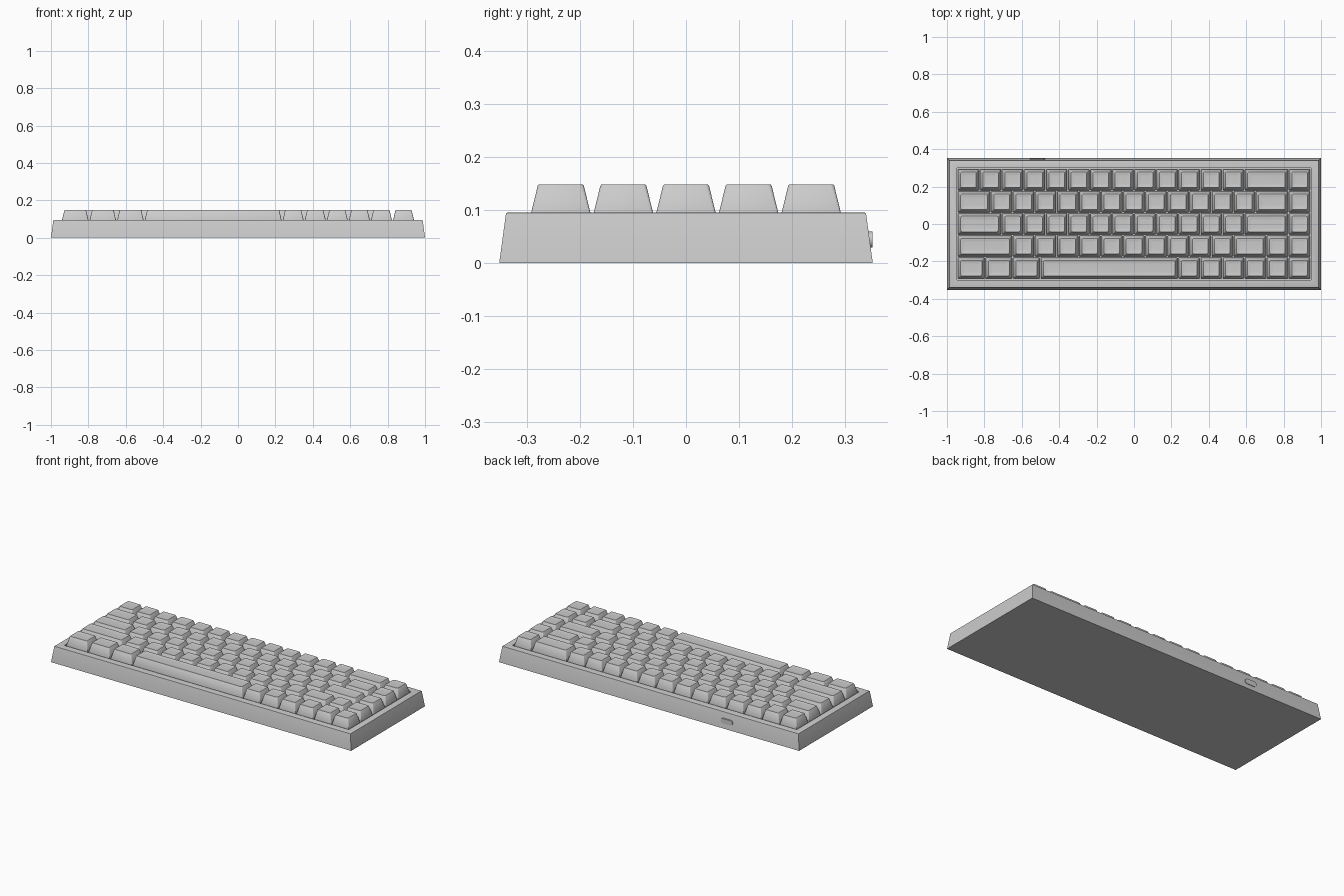
import bpy, bmesh, math

if "Cube" in bpy.data.objects:
    bpy.data.objects.remove(bpy.data.objects["Cube"])

U = 0.118          # key pitch
GAP = 0.006        # space between keys


def outline(w, d, r, segs):
    """Rectangle outline, with rounded corners when r > 0."""
    if r <= 0:
        return [(w/2, d/2), (-w/2, d/2), (-w/2, -d/2), (w/2, -d/2)]
    pts = []
    for i, (sx, sy) in enumerate([(1, 1), (-1, 1), (-1, -1), (1, -1)]):
        for k in range(segs + 1):
            a = math.pi/2 * (i + k/segs)
            pts.append((sx*(w/2 - r) + r*math.cos(a), sy*(d/2 - r) + r*math.sin(a)))
    return pts


def loft_mesh(name, w, d, rings, segs=3):
    """Stack of outlines; each ring is (z, inset, corner radius)."""
    bm = bmesh.new()
    loops = []
    for z, inset, r in rings:
        pts = outline(w - 2*inset, d - 2*inset, r, segs)
        loops.append([bm.verts.new((x, y, z)) for x, y in pts])
    for a, b in zip(loops, loops[1:]):
        for i in range(len(a)):
            j = (i + 1) % len(a)
            bm.faces.new((a[i], a[j], b[j], b[i]))
    bm.faces.new(loops[0][::-1])
    bm.faces.new(loops[-1])
    bmesh.ops.recalc_face_normals(bm, faces=bm.faces)
    me = bpy.data.meshes.new(name)
    bm.to_mesh(me)
    bm.free()
    return me


def add(name, mesh, loc=(0, 0, 0)):
    ob = bpy.data.objects.new(name, mesh)
    ob.location = loc
    bpy.context.collection.objects.link(ob)
    return ob


def smooth(ob, angle):
    bpy.ops.object.select_all(action='DESELECT')
    ob.select_set(True)
    bpy.context.view_layer.objects.active = ob
    bpy.ops.object.shade_smooth_by_angle(angle=math.radians(angle))


# Case: sloping walls, flat rim and a sunken key well
case = add("case", loft_mesh("case", 2.0, 0.704, [
    (0, 0, 0), (0.092, 0.0125, 0), (0.0942, 0.0134, 0), (0.095, 0.0155, 0),
    (0.095, 0.0525, 0), (0.082, 0.0525, 0)]))
smooth(case, 40)

# Keys: widths in key units for each row, back to front
rows = [
    [1]*13 + [2, 1],
    [1.5] + [1]*12 + [1.5, 1],
    [2] + [1]*11 + [2, 1],
    [2.5] + [1]*10 + [1.5, 1, 1],
    [1.25]*3 + [6.25] + [1]*6,
]
key_rings = [(0.082, 0, 0.004), (0.094, 0, 0.004), (0.1455, 0.0125, 0.007),
             (0.1478, 0.0145, 0.007), (0.148, 0.017, 0.007),
             (0.1455, 0.026, 0.006), (0.145, 0.034, 0.004)]
meshes = {}
for r, row in enumerate(rows):
    x = -8*U
    for c, w in enumerate(row):
        new = w not in meshes
        if new:
            meshes[w] = loft_mesh(f"key_{w}_wide", w*U - GAP, U - GAP, key_rings)
        name = "space_bar" if w == 6.25 else f"key_row{r + 1}_{c + 1}"
        key = add(name, meshes[w], (x + w*U/2, (2 - r)*U, 0))
        if new:
            smooth(key, 35)
        x += w*U

# Cable port on the back wall: a pill shape standing slightly proud
port = add("cable_port", loft_mesh("cable_port", 0.078, 0.03, [
    (-0.02, 0, 0.0149), (0.0, 0, 0.0149)], segs=8), (-0.516, 0.3515, 0.044))
port.rotation_euler = (-math.pi/2, 0, 0)
smooth(port, 35)
